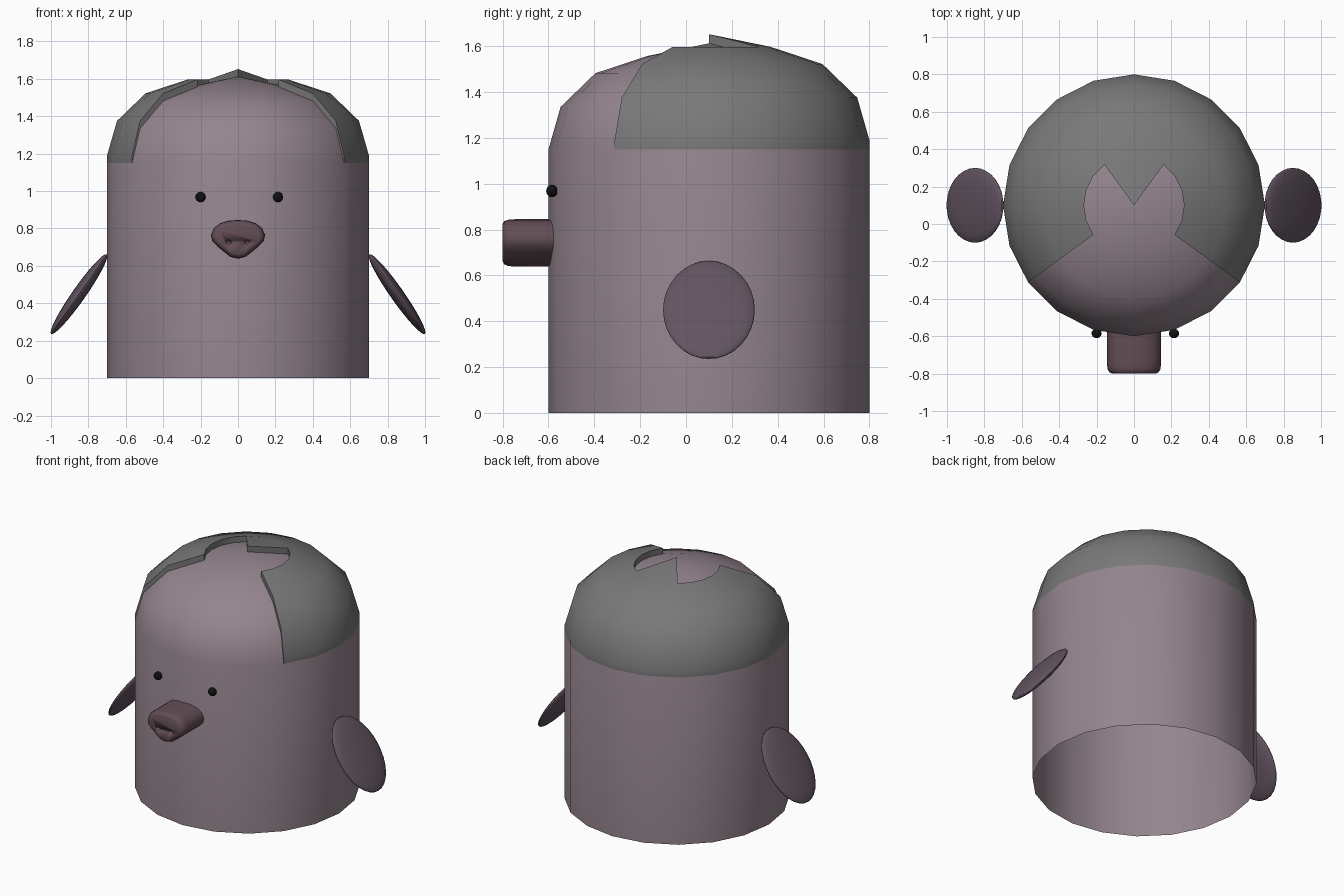
import bpy, bmesh, math
from mathutils import Vector, Matrix

if "Cube" in bpy.data.objects:
    bpy.data.objects.remove(bpy.data.objects["Cube"])

N = 20
CY = 0.1
DOME = [(0.7, 1.15), (0.647, 1.335), (0.495, 1.482), (0.268, 1.557)]
TOP = 1.612
HAIR_T = 0.04


def material(name, rgb):
    m = bpy.data.materials.new(name)
    m.diffuse_color = (*rgb, 1)
    m.use_nodes = True
    m.node_tree.nodes["Principled BSDF"].inputs["Base Color"].default_value = m.diffuse_color
    return m


pink = material("pink skin", (0.30, 0.235, 0.275))
plum = material("plum", (0.125, 0.09, 0.12))
mauve = material("mauve snout", (0.125, 0.075, 0.09))
black = material("black", (0.005, 0.005, 0.005))
grey = material("grey", (0.19, 0.19, 0.19))


def finish(name, bm, mat, angle=30):
    bmesh.ops.recalc_face_normals(bm, faces=bm.faces)
    me = bpy.data.meshes.new(name)
    bm.to_mesh(me)
    bm.free()
    ob = bpy.data.objects.new(name, me)
    bpy.context.collection.objects.link(ob)
    me.materials.append(mat)
    bpy.ops.object.select_all(action='DESELECT')
    ob.select_set(True)
    bpy.context.view_layer.objects.active = ob
    bpy.ops.object.shade_smooth_by_angle(angle=math.radians(angle))
    return ob


def ring(bm, r, z):
    return [bm.verts.new((r * math.cos(i * math.tau / N), CY + r * math.sin(i * math.tau / N), z))
            for i in range(N)]


def lathe(bm, profile, top, keep_side, keep_top):
    """Rings joined by quads and closed by a fan; the keep sets choose segments."""
    rings = [ring(bm, r, z) for r, z in profile]
    tip = bm.verts.new((0, CY, top))
    for a, b in zip(rings, rings[1:]):
        for i in keep_side:
            j = (i + 1) % N
            bm.faces.new((a[i], a[j], b[j], b[i]))
    for i in keep_top:
        bm.faces.new((rings[-1][i], rings[-1][(i + 1) % N], tip))


# Body: open-bottomed tube with a dome
bm = bmesh.new()
lathe(bm, [(0.7, 0)] + DOME, TOP, range(N), range(N))
finish("body", bm, pink)

# Hair: dome segments raised straight up, open over the forehead and crown
bm = bmesh.new()
lathe(bm, DOME, TOP, [i % N for i in range(-2, 12)], range(3, 7))
bmesh.ops.delete(bm, geom=[v for v in bm.verts if not v.link_faces], context='VERTS')
ext = bmesh.ops.extrude_face_region(bm, geom=bm.faces[:], use_keep_orig=True)
bmesh.ops.translate(bm, vec=(0, 0, HAIR_T), verts=[g for g in ext["geom"] if isinstance(g, bmesh.types.BMVert)])
finish("hair", bm, grey)


def ellipsoid(name, loc, size, mat, tilt=0, u=32, v=16):
    bm = bmesh.new()
    mtx = Matrix.Translation(loc) @ Matrix.Rotation(tilt, 4, 'Y') @ Matrix.Diagonal((*size, 1))
    bmesh.ops.create_uvsphere(bm, u_segments=u, v_segments=v, radius=1, matrix=mtx)
    return finish(name, bm, mat)


# Snout: rounded-triangle section pushed forward with a rounded rim
HALF = [(0.0, 0.845), (0.05, 0.842), (0.095, 0.828), (0.128, 0.803), (0.145, 0.765), (0.138, 0.733),
        (0.11, 0.704), (0.075, 0.675), (0.04, 0.648), (0.0, 0.638)]
section = HALF + [(-x, z) for x, z in HALF[-2:0:-1]]
bm = bmesh.new()
loops = []
for y, s in [(-0.57, 1), (-0.745, 1), (-0.775, 0.975), (-0.793, 0.91), (-0.8, 0.8)]:
    loops.append([bm.verts.new((x * s, y, 0.75 + (z - 0.75) * s)) for x, z in section])
n = len(section)
for a, b in zip(loops, loops[1:]):
    for i in range(n):
        bm.faces.new((a[i], a[(i + 1) % n], b[(i + 1) % n], b[i]))
bm.faces.new(loops[0])
bm.faces.new(loops[-1])
snout = finish("snout", bm, mauve, 40)

# Nostrils dented into the snout, with eyes and flippers mirrored left and right
for side, word in ((-1, "left"), (1, "right")):
    cutter = ellipsoid(f"{word}_nostril_cutter", (side * 0.05, -0.8, 0.728), (0.017, 0.02, 0.011), mauve, u=16, v=8)
    cutter.hide_render = True
    cutter.hide_viewport = True
    cut = snout.modifiers.new(f"{word}_nostril", 'BOOLEAN')
    cut.operation = 'DIFFERENCE'
    cut.solver = 'EXACT'
    cut.object = cutter
    ellipsoid(f"{word}_eye", (0.007 + side * 0.207, -0.585, 0.968), (0.027, 0.025, 0.027), black, u=20, v=12)
    ellipsoid(f"{word}_flipper", (side * 0.85, CY, 0.449), (0.036, 0.2, 0.26), plum, tilt=-side * math.radians(35))
